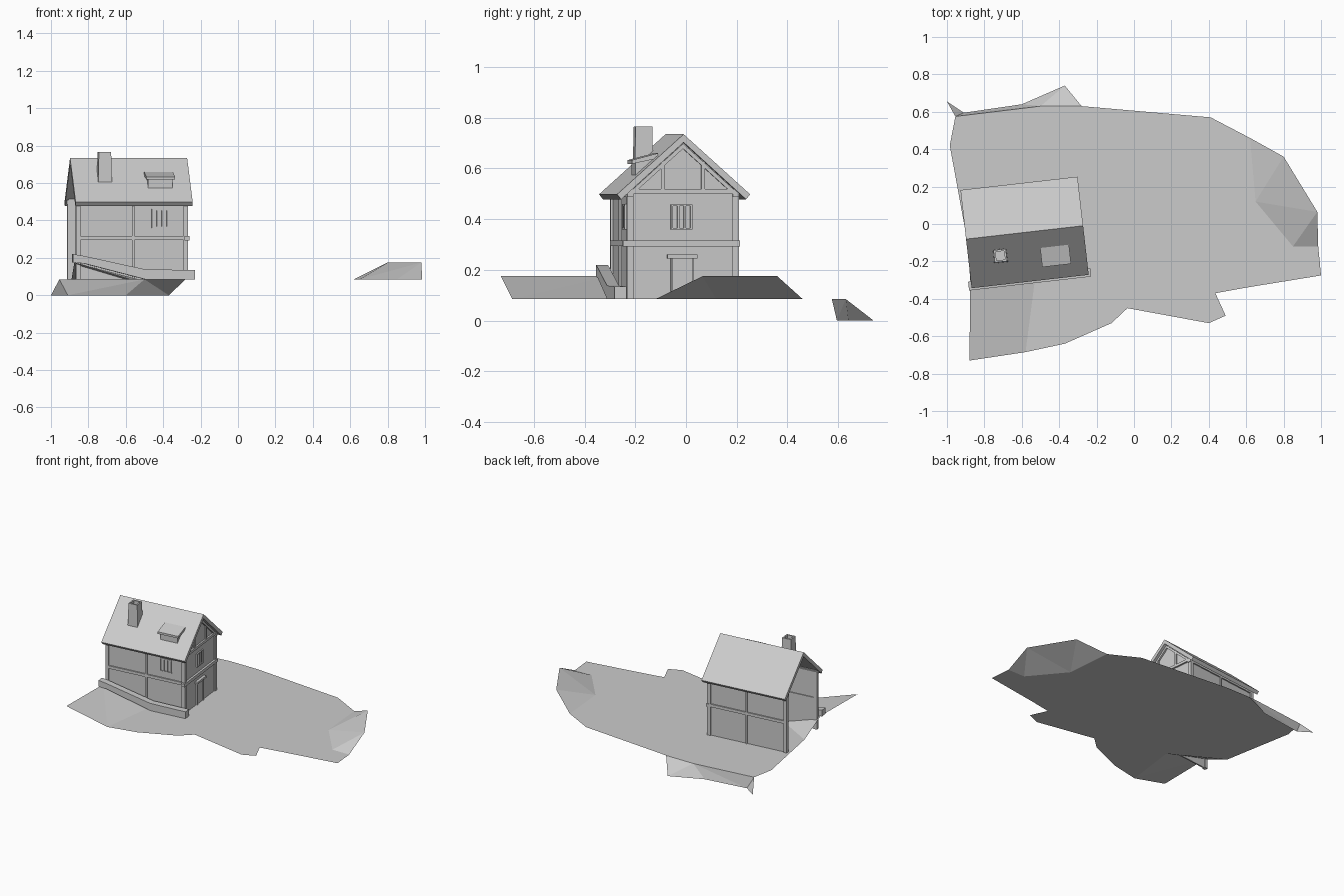
import bpy, bmesh, math
from mathutils import Matrix

if "Cube" in bpy.data.objects:
    bpy.data.objects.remove(bpy.data.objects["Cube"])

# House frame: u along the ridge, v across, turned slightly on the ground
HOUSE = Matrix.Translation((-0.585, -0.045, 0)) @ Matrix.Rotation(math.radians(6.5), 4, 'Z')
G = 0.085  # ground level


def finish(name, bm, matrix=HOUSE, closed=True):
    if closed:
        bmesh.ops.recalc_face_normals(bm, faces=bm.faces)
    me = bpy.data.meshes.new(name)
    bm.transform(matrix)
    bm.to_mesh(me)
    bm.free()
    ob = bpy.data.objects.new(name, me)
    bpy.context.collection.objects.link(ob)
    return ob


def prism(name, pts, lo, hi, axis='u'):
    """Extrude a profile: (v,z) along u, or (u,z) along v."""
    bm = bmesh.new()
    rings = []
    for d in (lo, hi):
        rings.append([bm.verts.new((d, a, z) if axis == 'u' else (a, d, z)) for a, z in pts])
    n = len(pts)
    bm.faces.new(rings[0])
    bm.faces.new(rings[1])
    for i in range(n):
        j = (i + 1) % n
        bm.faces.new((rings[0][i], rings[0][j], rings[1][j], rings[1][i]))
    return finish(name, bm)


def box(name, u0, u1, v0, v1, z0, z1):
    return prism(name, [(v0, z0), (v1, z0), (v1, z1), (v0, z1)], u0, u1)


# Ground sheet: level area plus raised and dropped edges
low = {
    'a': (-0.985, 0.42), 'b': (-0.955, 0.575), 'c': (-0.5, 0.63), 'd': (-0.28, 0.63),
    'e': (0.41, 0.57), 'f': (0.62, 0.46), 'g': (0.65, 0.12), 'h': (0.85, -0.12),
    'i': (0.985, -0.12), 'j': (1.0, -0.275), 'k': (0.6, -0.34), 'l': (0.435, -0.37),
    'm': (0.49, -0.49), 'n': (0.4, -0.53), 'o': (-0.035, -0.45), 'p': (-0.12, -0.53),
    'q': (-0.37, -0.64), 'r': (-0.58, -0.685), 's': (-0.53, -0.3), 't': (-0.89, -0.1),
}
high = {'A': (0.8, 0.36), 'B': (0.98, 0.065), 'C': (-0.88, -0.73), 'D': (-0.875, -0.31)}
deep = {'W': (-1.0, 0.655), 'X': (-0.91, 0.595), 'Y': (-0.6, 0.64), 'Z': (-0.37, 0.74)}
bm = bmesh.new()
V = {}
for group, z in ((low, G), (high, 0.175), (deep, 0.0)):
    for key, (x, y) in group.items():
        V[key] = bm.verts.new((x, y, z))
for loop in ('tsrqponmlkjihgfedcba', 'gAf', 'gBA', 'ghB', 'hiB',
             'CrD', 'rsD', 'Dst', 'bXW', 'bcX', 'cYX', 'cZY', 'cdZ'):
    f = bm.faces.new([V[k] for k in loop])
    f.normal_update()
    if f.normal.z < 0:
        f.normal_flip()
finish("ground", bm, Matrix.Identity(4), closed=False)

# Plaster walls: front, back and right gable, left end open
for side, s in (("front", -1), ("back", 1)):
    a, b = sorted((s * 0.203, s * 0.213))
    box(side + "_wall", -0.3, 0.285, a, b, G, 0.515)
prism("gable_wall", [(-0.213, G), (0.213, G), (0.213, 0.511), (0, 0.703), (-0.213, 0.511)],
      0.275, 0.285)

# Timber posts and rails of the long sides
for side, s in (("front", -1), ("back", 1)):
    a, b = sorted((s * 0.197, s * 0.222))
    for k, u in enumerate((-0.295, 0.0, 0.282)):
        w = 0.006 if k == 1 else 0.012
        box(f"{side}_post_{k}", u - w, u + w, a, b, G, 0.505)
    box(side + "_rail", -0.305, 0.3, a, b, 0.295, 0.316)
    box(side + "_top_plate", -0.31, 0.3, a, b, 0.488, 0.508)

# Gable timbers
box("gable_rail", 0.275, 0.3, -0.238, 0.226, 0.293, 0.316)
box("gable_tie", 0.275, 0.297, -0.215, 0.215, 0.5, 0.519)
for s in (-1, 1):
    box("gable_stud", 0.28, 0.294, s * 0.08 - 0.007, s * 0.08 + 0.007, 0.515, 0.63)
    prism("gable_rafter", [(s * 0.222, 0.498), (0, 0.698), (0, 0.678), (s * 0.2, 0.498)],
          0.275, 0.297)

# Roof slab
prism("roof", [(0, 0.735), (0.264, 0.498), (0.248, 0.478), (0, 0.703),
               (-0.248, 0.478), (-0.264, 0.498)], -0.315, 0.315)

# Dormer
prism("dormer_body", [(-0.18, 0.56), (-0.18, 0.63), (-0.1, 0.648), (-0.1, 0.62)], 0.085, 0.215)
prism("dormer_roof", [(-0.195, 0.618), (-0.195, 0.633), (-0.092, 0.66), (-0.092, 0.64)],
      0.073, 0.228)

# Chimney with hollow top and slight taper
bm = bmesh.new()
bmesh.ops.create_cube(bm, size=1)
for v in bm.verts:
    w = 0.066 if v.co.z > 0 else 0.074
    v.co = (-0.143 + v.co.x * w, -0.109 + v.co.y * w, 0.765 if v.co.z > 0 else 0.59)
bm.faces.ensure_lookup_table()
top = max(bm.faces, key=lambda f: f.calc_center_median().z)
bmesh.ops.inset_region(bm, faces=[top], thickness=0.014)
ext = bmesh.ops.extrude_discrete_faces(bm, faces=[top])
bmesh.ops.translate(bm, verts=ext['faces'][0].verts, vec=(0, 0, -0.05))
finish("chimney", bm)

# Windows: frame bars around narrow panes
for k in range(4):
    u = 0.104 + k * 0.027
    box(f"front_window_bar_{k}", u - 0.004, u + 0.004, -0.22, -0.21, 0.36, 0.46)
    v = -0.044 + k * 0.0257
    box(f"gable_window_bar_{k}", 0.283, 0.294, v - 0.004, v + 0.004, 0.36, 0.455)
for z in (0.36, 0.452):
    box("front_window_sill", 0.1, 0.19, -0.22, -0.21, z, z + 0.008)
    box("gable_window_sill", 0.283, 0.294, -0.048, 0.037, z, z + 0.006)

# Door with jambs and lintel
box("door", 0.283, 0.288, -0.045, 0.04, G, 0.245)
for v in (-0.048, 0.036):
    box("door_jamb", 0.283, 0.295, v, v + 0.008, G, 0.245)
box("door_lintel", 0.283, 0.305, -0.063, 0.057, 0.245, 0.26)

# Low stone plinth following the slope in front
prism("plinth", [(-0.33, 0.175), (-0.27, 0.17), (0.06, G), (0.327, G), (0.327, 0.135),
                 (0.06, 0.138), (-0.27, 0.21), (-0.33, 0.22)], -0.275, -0.228, axis='v')
